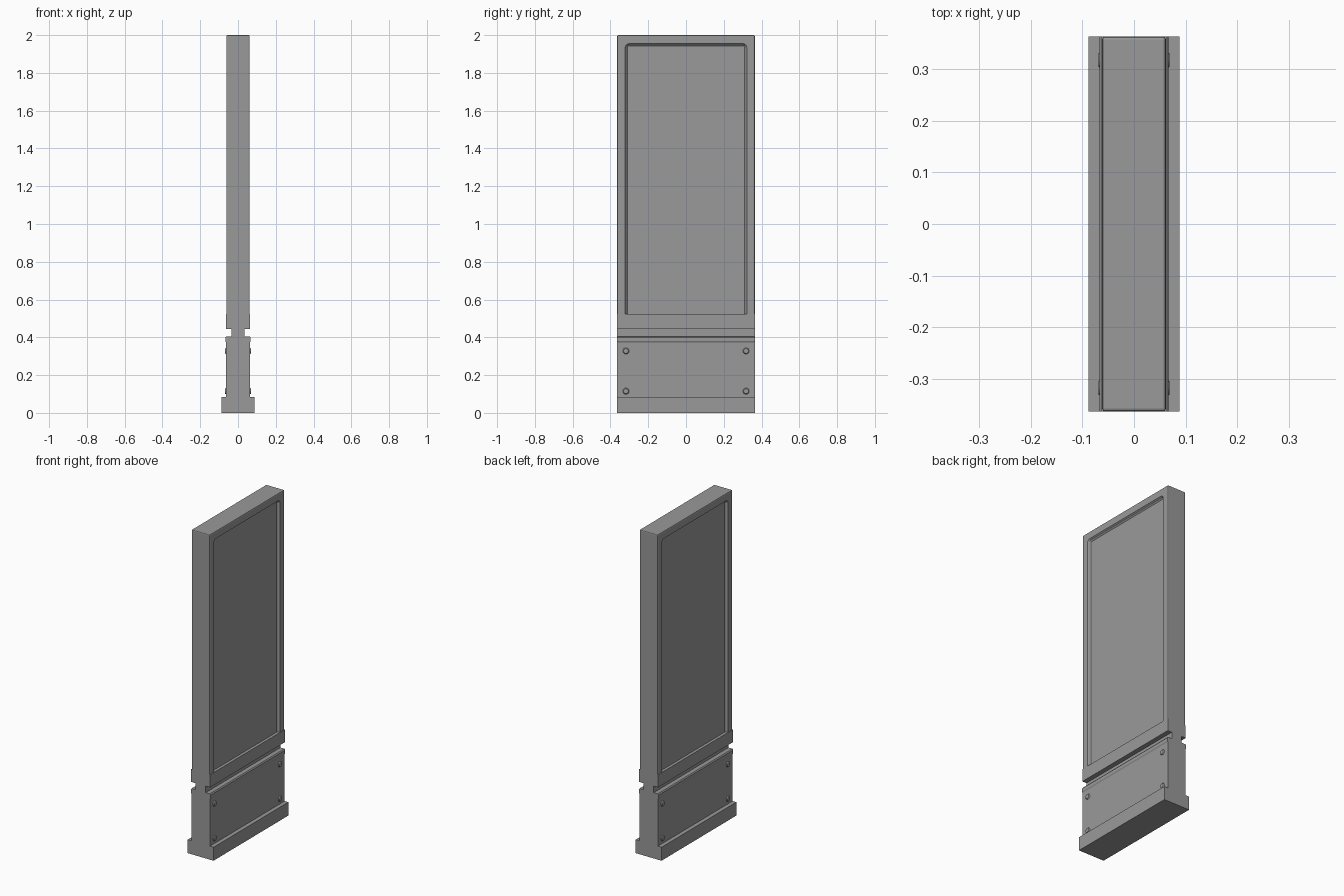
import bpy, bmesh, math
from mathutils import Matrix

cube = bpy.data.objects.get("Cube")
if cube:
    bpy.data.objects.remove(cube, do_unlink=True)

# Single flat colour
grey = bpy.data.materials.new("plain_grey")
grey.use_nodes = True
colour = (0.32, 0.32, 0.32, 1)
grey.diffuse_color = colour
grey.node_tree.nodes["Principled BSDF"].inputs["Base Color"].default_value = colour

HALF_Y = 0.364


def finish(name, bm):
    bmesh.ops.recalc_face_normals(bm, faces=bm.faces)
    mesh = bpy.data.meshes.new(name)
    bm.to_mesh(mesh)
    bm.free()
    mesh.materials.append(grey)
    obj = bpy.data.objects.new(name, mesh)
    bpy.context.collection.objects.link(obj)
    return obj


def extrude_profile(name, half_profile):
    """Mirror an (x, z) half outline across x = 0 and run it along y."""
    outline = half_profile + [(-x, z) for x, z in reversed(half_profile)]
    bm = bmesh.new()
    face = bm.faces.new([bm.verts.new((x, -HALF_Y, z)) for x, z in outline])
    moved = bmesh.ops.extrude_face_region(bm, geom=[face])["geom"]
    bmesh.ops.translate(bm, vec=(0, 2 * HALF_Y, 0),
                        verts=[v for v in moved if isinstance(v, bmesh.types.BMVert)])
    return finish(name, bm)


def rounded_opening(half, bottom, top, radius, steps=4):
    """Opening outline in (y, z) with two rounded upper corners."""
    points = [(-half, bottom), (half, bottom)]
    for side, start in ((1, 0), (-1, math.pi / 2)):
        for i in range(steps + 1):
            a = start + math.pi / 2 * i / steps
            points.append((side * (half - radius) + radius * math.cos(a),
                           top - radius + radius * math.sin(a)))
    return points


def recess_cutter(name, side):
    """Stepped moulding: lofted outlines shrinking toward the panel face."""
    bm = bmesh.new()
    levels = [(0.08, 0), (0.062, 0), (0.057, 0.004), (0.051, 0.006), (0.046, 0.012)]
    loops = []
    for x, shrink in levels:
        outline = rounded_opening(0.322 - shrink, 0.51, 1.955 - shrink, 0.02 - shrink)
        loops.append([bm.verts.new((side * x, y, z)) for y, z in outline])
    for a, b in zip(loops, loops[1:]):
        for i in range(len(a)):
            j = (i + 1) % len(a)
            bm.faces.new((a[i], a[j], b[j], b[i]))
    bm.faces.new(loops[0])
    bm.faces.new(loops[-1])
    cutter = finish(name, bm)
    cutter.hide_render = True
    cutter.hide_viewport = True
    return cutter


# Plinth, lower body with flared shoulder, neck and sill
extrude_profile("plinth", [(0.088, 0), (0.088, 0.083)])
extrude_profile("lower_body", [(0.063, 0.083), (0.063, 0.373), (0.067, 0.38),
                               (0.067, 0.398), (0.062, 0.405)])
extrude_profile("neck", [(0.035, 0.405), (0.035, 0.445)])
extrude_profile("sill", [(0.064, 0.445), (0.064, 0.523)])

# Tall display frame with softened edges
bm = bmesh.new()
bmesh.ops.create_cube(bm, size=1)
bmesh.ops.scale(bm, vec=(0.124, 2 * HALF_Y, 1.49), verts=bm.verts)
bmesh.ops.translate(bm, vec=(0, 0, 1.255), verts=bm.verts)
edges = [e for e in bm.edges if max(v.co.z for v in e.verts) > 1]
bmesh.ops.bevel(bm, geom=edges, offset=0.006, segments=2, profile=0.5, affect="EDGES")
frame = finish("display_frame", bm)

# Recessed panel on each broad face
for label, side in (("left", 1), ("right", -1)):
    cut = frame.modifiers.new(label + "_recess", "BOOLEAN")
    cut.operation = "DIFFERENCE"
    cut.solver = "EXACT"
    cut.object = recess_cutter(label + "_recess_cutter", side)

# Domed bolts near the corners of the lower body
for label, side in (("left", 1), ("right", -1)):
    for end, y in (("front", -0.318), ("back", 0.318)):
        for level, z in (("lower", 0.115), ("upper", 0.328)):
            bm = bmesh.new()
            bmesh.ops.create_cone(bm, cap_ends=True, segments=16, radius1=0.018,
                                  radius2=0.013, depth=0.008,
                                  matrix=Matrix.Translation((side * 0.065, y, z))
                                  @ Matrix.Rotation(side * math.pi / 2, 4, "Y"))
            finish("_".join((label, end, level, "bolt")), bm)
